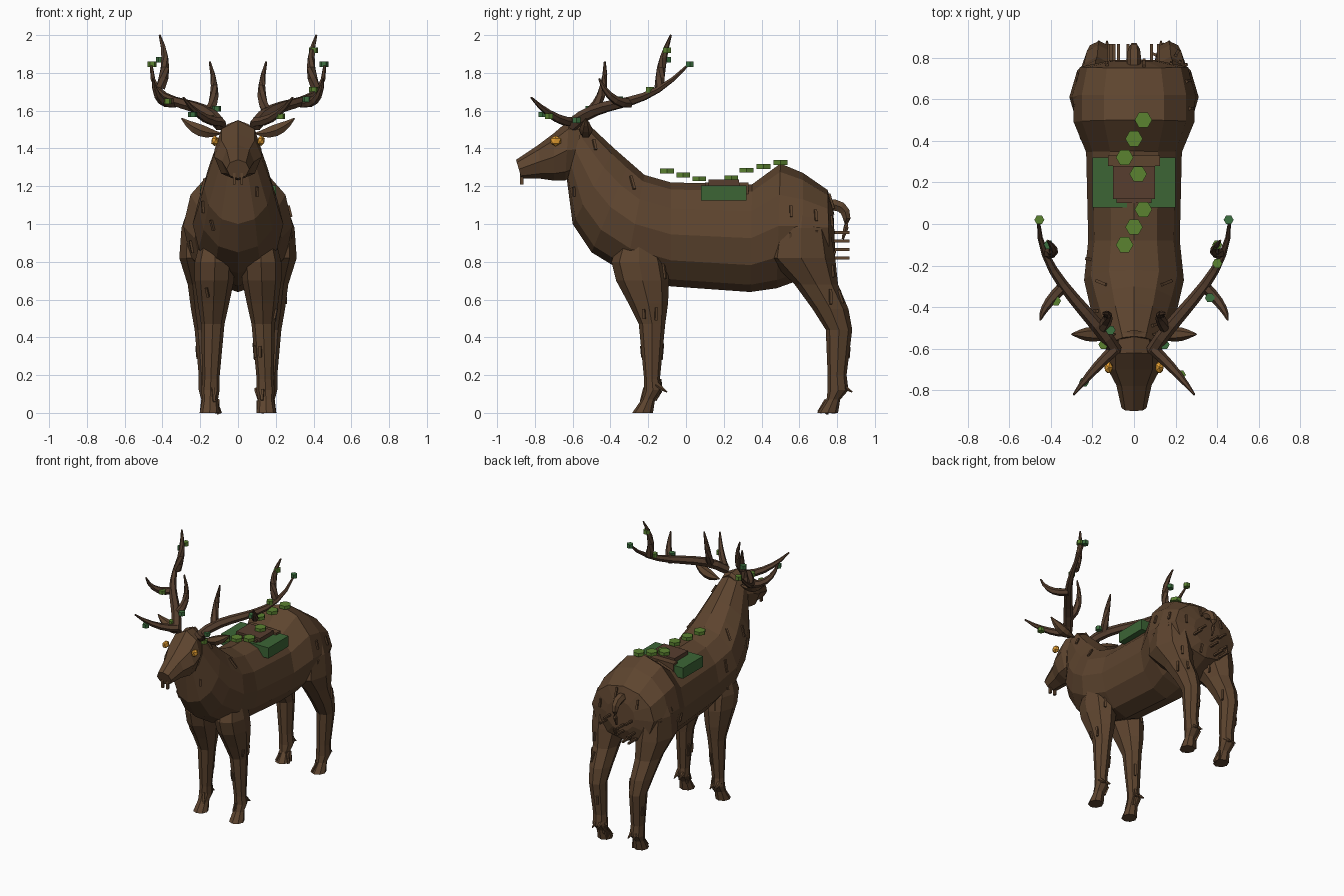
import bpy, bmesh, math, random
from mathutils import Vector, Matrix

cube = bpy.data.objects.get("Cube")
if cube:
    bpy.data.objects.remove(cube)
random.seed(4)


def material(name, *rgb):
    mat = bpy.data.materials.new(name)
    mat.use_nodes = True
    color = (*rgb, 1)
    mat.diffuse_color = color
    shader = next(n for n in mat.node_tree.nodes if n.type == 'BSDF_PRINCIPLED')
    shader.inputs["Base Color"].default_value = color
    return mat


BARK = material("bark brown", .11, .058, .028)
WOOD = material("antler brown", .09, .048, .027)
PLANK = material("reddish wood", .095, .048, .028)
MOSS = material("dark moss", .045, .13, .036)
LEAF = material("leaf green", .105, .225, .03)
SHADE_LEAF = material("deep leaf green", .045, .16, .05)
AMBER = material("amber", .75, .33, .03)


def finish(name, bm, mat):
    bmesh.ops.recalc_face_normals(bm, faces=bm.faces)
    mesh = bpy.data.meshes.new(name)
    bm.to_mesh(mesh)
    bm.free()
    mesh.materials.append(mat)
    ob = bpy.data.objects.new(name, mesh)
    bpy.context.collection.objects.link(ob)
    return ob


def skin(name, loops, mat):
    """Join closed loops of points into one capped solid."""
    bm = bmesh.new()
    loops = [[bm.verts.new(co) for co in loop] for loop in loops]
    for low, high in zip(loops, loops[1:]):
        for k in range(len(low)):
            bm.faces.new((low[k - 1], low[k], high[k], high[k - 1]))
    bm.faces.new(loops[0])
    bm.faces.new(loops[-1])
    return finish(name, bm, mat)


def loft(name, rings, sides, flip=1):
    """Oval rings: two opposite points (y, z, y, z), half width, optional centre x."""
    loops = []
    for ya, za, yb, zb, half_width, *centre in rings:
        loop = []
        for k in range(sides):
            angle = math.tau * k / sides
            across = (1 - math.cos(angle)) / 2
            x = sum(centre) + half_width * math.sin(angle)
            loop.append((flip * x, ya + (yb - ya) * across, za + (zb - za) * across))
        loops.append(loop)
    return skin(name, loops, BARK)


def taper(t):
    return 1 - .8 * t ** 2


def leaf_shape(t):
    return .1 + .9 * math.sin(math.pi * t)


def bezier(controls, t):
    points = [Vector(c) for c in controls]
    while len(points) > 1:
        points = [a.lerp(b, t) for a, b in zip(points, points[1:])]
    return points[0]


def tube(name, controls, radius, mat, flip=1, shape=taper, steps=6, sides=6):
    """Six-sided tube along a smooth curve, with a radius rule."""
    loops = []
    for i in range(steps + 1):
        t = i / steps
        middle = bezier(controls, t)
        ahead = bezier(controls, t + .01) - bezier(controls, t - .01)
        turn = ahead.to_track_quat('Z', 'Y')
        loop = []
        for k in range(sides):
            angle = math.tau * k / sides
            spoke = Vector((math.cos(angle), math.sin(angle), 0)) * radius * shape(t)
            x, y, z = middle + turn @ spoke
            loop.append((flip * x, y, z))
        loops.append(loop)
    return skin(name, loops, mat)


def box(name, centre, size, mat):
    bm = bmesh.new()
    bmesh.ops.create_cube(bm, size=1, matrix=Matrix.Translation(centre)
                          @ Matrix.Diagonal((*size, 1)))
    return finish(name, bm, mat)


def disc(name, centre, radius, depth, mat):
    bm = bmesh.new()
    bmesh.ops.create_cone(bm, cap_ends=True, segments=6, radius1=radius, radius2=radius,
                          depth=depth, matrix=Matrix.Translation(centre)
                          @ Matrix.Rotation(math.pi / 6, 4, 'Z'))
    return finish(name, bm, mat)


def leg(name, rings, splay, flip):
    """Level rings (z, y, half depth), then a fetlock, pastern and forward hoof."""
    z, y, depth = rings[-1]
    rings = rings + [(.12, y + .005, depth + .005), (.07, y - .02, .036), (0, y - .05, .055)]
    ovals = [(y - d, z, y + d, z, .02 + .6 * d, .15 + splay * z) for z, y, d in rings]
    for x in (.13, .17):
        heel = Vector((x, y + .02, .15))
        tube("dewclaw", [heel, heel + Vector((0, .06, -.04))], .02, BARK, flip, steps=1)
    return loft(name, ovals, 8, flip)


# Torso and neck, from rump to throat
torso = loft("torso", [
    (.78, 1.08, .79, .86, .12), (.75, 1.18, .76, .78, .26), (.62, 1.27, .62, .71, .29),
    (.5, 1.32, .48, .66, .29), (.35, 1.21, .34, .64, .23), (-.08, 1.22, -.08, .67, .22),
    (-.22, 1.26, -.32, .74, .24), (-.3, 1.33, -.5, .85, .21), (-.38, 1.4, -.6, 1, .18),
    (-.54, 1.55, -.63, 1.23, .11)], 12)

# Head and chin tufts
loft("head", [
    (-.51, 1.54, -.58, 1.26, .09), (-.62, 1.55, -.64, 1.23, .125),
    (-.7, 1.48, -.7, 1.23, .125), (-.78, 1.42, -.77, 1.24, .085),
    (-.9, 1.34, -.87, 1.24, .06)], 8)
for x in (-.02, .02):
    box("chin_tuft", (x, -.87, 1.24), (.015, .02, .06), BARK)

FRONT_LEG = [(.95, -.25, .09), (.8, -.25, .145), (.7, -.23, .14), (.58, -.2, .105),
             (.47, -.18, .07), (.18, -.18, .042)]
HIND_LEG = [(1.1, .62, .07), (.98, .61, .15), (.82, .61, .18), (.68, .69, .115),
            (.55, .765, .095), (.44, .81, .07), (.2, .8, .05)]

# Antler branches of the left side
ANTLER = {
    "main_beam": [(.09, -.61, 1.52), (.2, -.42, 1.7), (.46, -.25, 1.56), (.46, .02, 1.85)],
    "crown_tine": [(.41, -.14, 1.72), (.36, -.14, 1.85), (.415, -.08, 2)],
    "outer_tine": [(.34, -.3, 1.64), (.44, -.4, 1.63), (.45, -.46, 1.77)],
    "inner_tine": [(.15, -.5, 1.6), (.1, -.42, 1.68), (.15, -.43, 1.86)],
    "brow_tine": [(.09, -.6, 1.54), (.2, -.7, 1.54), (.29, -.82, 1.67)],
}

# Paired parts
legs = []
for side, label in ((1, "left"), (-1, "right")):
    legs.append(leg("front_leg_" + label, FRONT_LEG, -.035, side))
    legs.append(leg("hind_leg_" + label, HIND_LEG, .04, side))
    for part, controls in ANTLER.items():
        beam = part == "main_beam"
        tube(part + "_" + label, controls, .034 if beam else .027, WOOD, side,
             steps=9 if beam else 5)
    tube("ear_" + label, [(.09, -.53, 1.48), (.2, -.53, 1.47), (.3, -.53, 1.56)],
         .036, BARK, side, leaf_shape)
    bm = bmesh.new()
    bmesh.ops.create_icosphere(bm, subdivisions=1, radius=.032,
                               matrix=Matrix.Translation((side * .122, -.69, 1.44))
                               @ Matrix.Diagonal((.7, 1, .9, 1)))
    finish("eye_" + label, bm, AMBER)

# Leaf buds, different on each antler, alternating between the greens
BUDS = [(.455, .02, 1.845), (.4, -.1, 1.92), (.365, -.355, 1.66), (.4, -.19, 1.71),
        (.147, -.58, 1.55), (.225, -.725, 1.57), (-.41, -.1, 1.87), (-.455, .02, 1.845),
        (-.113, -.51, 1.61), (-.375, -.37, 1.65), (-.24, -.76, 1.58), (-.147, -.58, 1.56)]
for i, spot in enumerate(BUDS):
    disc("leaf_bud", spot, .024, .028, LEAF if i % 2 else SHADE_LEAF)

# Tail with bristles
tube("tail", [(0, .74, 1.1), (0, .9, 1.12), (0, .83, .92)], .035, BARK)
for i in range(8):
    box("rump_bristle", (random.uniform(-.14, .14), .81, .82 + .045 * (i % 4)),
        (.014, .11, .014), BARK)

# Moss saddle and planks
box("moss_saddle", (0, .2, 1.165), (.4, .24, .08), MOSS)
box("back_plank", (0, .2, 1.19), (.2, .16, .09), PLANK)
box("plank_lip", (0, .18, 1.185), (.17, .16, .07), PLANK)
box("rear_plank", (0, .305, 1.18), (.25, .05, .08), BARK)

# Leaf pads in two slanted rows with one between
pads = [(.02, .24, 1.245)]
for i in range(3):
    x = .045 * (1 - i)
    pads += [(x, .5 - .09 * i, 1.325 - .02 * i), (x, .07 - .085 * i, 1.24 + .02 * i)]
for spot in pads:
    disc("leaf_pad", spot, .042, .025, LEAF)

# Bark slivers scattered over the body and legs
bm = bmesh.new()
for ob in [torso] + legs:
    flanks = [p for p in ob.data.polygons
              if abs(p.normal.z) < .6 and len(p.vertices) == 4]
    for face in random.sample(flanks, 18 if ob == torso else 8):
        out = face.normal.copy()
        up = (Vector((0, 0, 1)) - out * out.z).normalized()
        turn = Matrix((out, up.cross(out), up)).transposed().to_4x4()
        size = Matrix.Diagonal((.022, .014, random.uniform(.05, .09), 1))
        bmesh.ops.create_cube(bm, size=1,
                              matrix=Matrix.Translation(face.center) @ turn @ size)
finish("bark_slivers", bm, BARK)
